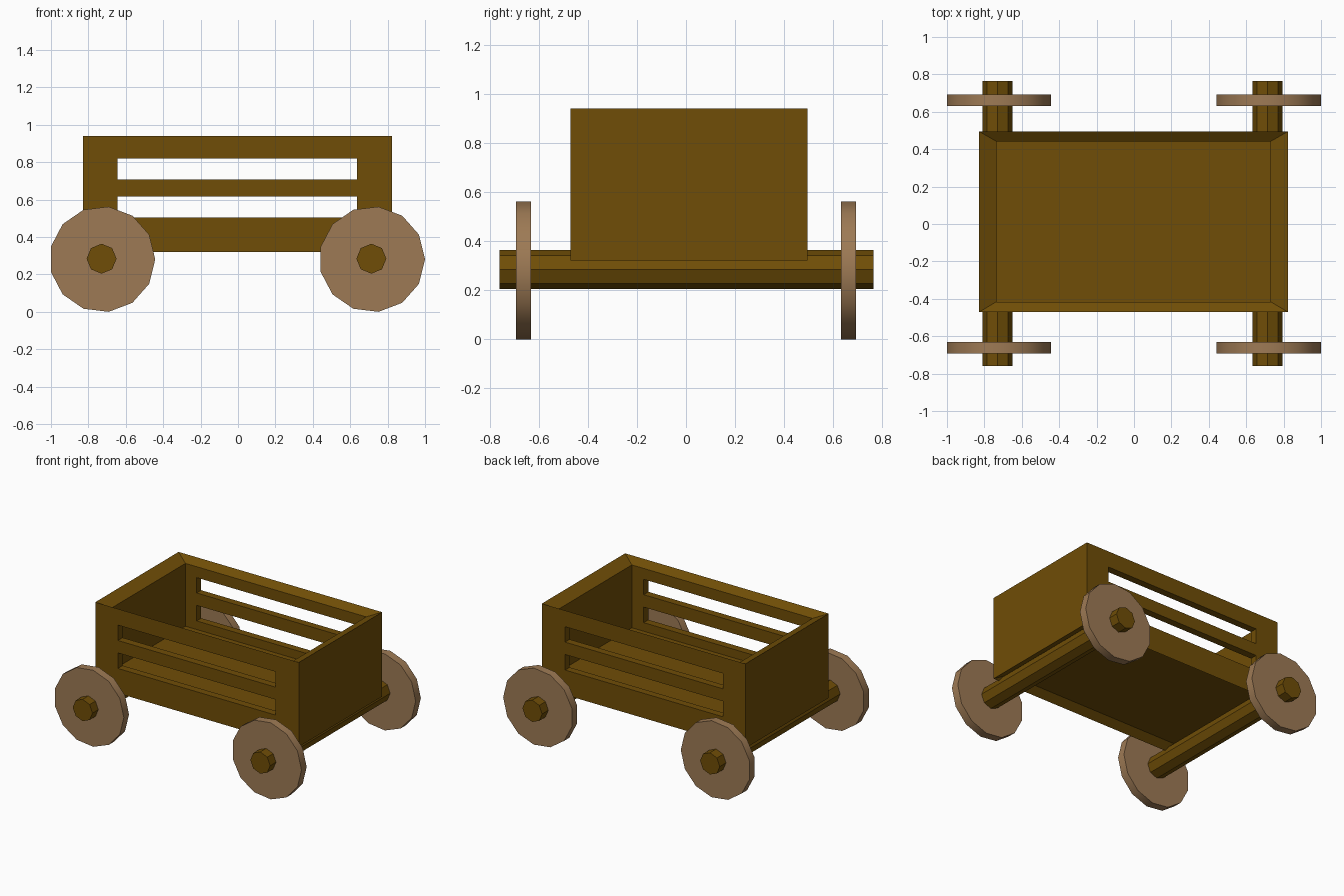
import bpy, bmesh, math
from mathutils import Matrix

if "Cube" in bpy.data.objects:
    bpy.data.objects.remove(bpy.data.objects["Cube"])


def material(name, color):
    m = bpy.data.materials.new(name)
    m.diffuse_color = (*color, 1)
    m.use_nodes = True
    m.node_tree.nodes["Principled BSDF"].inputs["Base Color"].default_value = m.diffuse_color
    return m


dark_wood = material("dark_wood", (0.16, 0.075, 0.002))
light_wood = material("light_wood", (0.34, 0.195, 0.09))


def make_object(name, bm, mat=None):
    bmesh.ops.recalc_face_normals(bm, faces=bm.faces)
    mesh = bpy.data.meshes.new(name)
    bm.to_mesh(mesh)
    bm.free()
    ob = bpy.data.objects.new(name, mesh)
    bpy.context.collection.objects.link(ob)
    if mat:
        mesh.materials.append(mat)
    return ob


def rod(name, sides, radius, length, location, mat):
    """Cylinder along y with a corner pointing to +x."""
    bm = bmesh.new()
    rings = []
    for y in (-length / 2, length / 2):
        angles = [2 * math.pi * i / sides for i in range(sides)]
        rings.append([bm.verts.new((radius * math.cos(a), y, radius * math.sin(a))) for a in angles])
        bm.faces.new(rings[-1])
    for i in range(sides):
        j = (i + 1) % sides
        bm.faces.new((rings[0][i], rings[0][j], rings[1][j], rings[1][i]))
    ob = make_object(name, bm, mat)
    ob.location = location
    return ob


# Cart body: mitred tray with rims sloping inward and a recessed underside
OUTER = (-0.829, 0.824, -0.471, 0.495)
INNER = (-0.736, 0.731, -0.416, 0.442)
bm = bmesh.new()
loops = []
for (x0, x1, y0, y1), z in ((INNER, 0.361), (OUTER, 0.321), (OUTER, 0.940), (INNER, 0.901), (INNER, 0.44)):
    loops.append([bm.verts.new((x, y, z)) for x, y in ((x0, y0), (x1, y0), (x1, y1), (x0, y1))])
for a, b in zip(loops, loops[1:]):
    for i in range(4):
        j = (i + 1) % 4
        bm.faces.new((a[i], a[j], b[j], b[i]))
bm.faces.new(loops[0])
bm.faces.new(loops[-1])
body = make_object("cart_body", bm, dark_wood)

# Two long slots through both side walls
for i, (z0, z1) in enumerate(((0.503, 0.617), (0.708, 0.821))):
    bm = bmesh.new()
    bmesh.ops.create_cube(bm, size=1, matrix=Matrix.Translation((-0.005, 0, (z0 + z1) / 2))
                          @ Matrix.Diagonal((1.28, 1.6, z1 - z0, 1)))
    cutter = make_object(f"slot_cutter_{i + 1}", bm, dark_wood)
    cutter.hide_render = True
    cutter.hide_set(True)
    mod = body.modifiers.new("slot", 'BOOLEAN')
    mod.operation = 'DIFFERENCE'
    mod.solver = 'EXACT'
    mod.object = cutter

# Axles and wheels
for end, x in (("left", -0.7255), ("right", 0.717)):
    rod(f"{end}_axle", 8, 0.08, 1.524, (x - 0.004, 0.002, 0.284), dark_wood)
    for side, y in (("front", -0.662), ("back", 0.662)):
        wheel = rod(f"{end}_{side}_wheel", 13, 0.283, 0.06, (x, y, 0.281), light_wood)
        # Rounded tread, crisp rims
        bpy.context.view_layer.objects.active = wheel
        wheel.select_set(True)
        bpy.ops.object.shade_smooth_by_angle(angle=math.radians(35))
        wheel.select_set(False)
